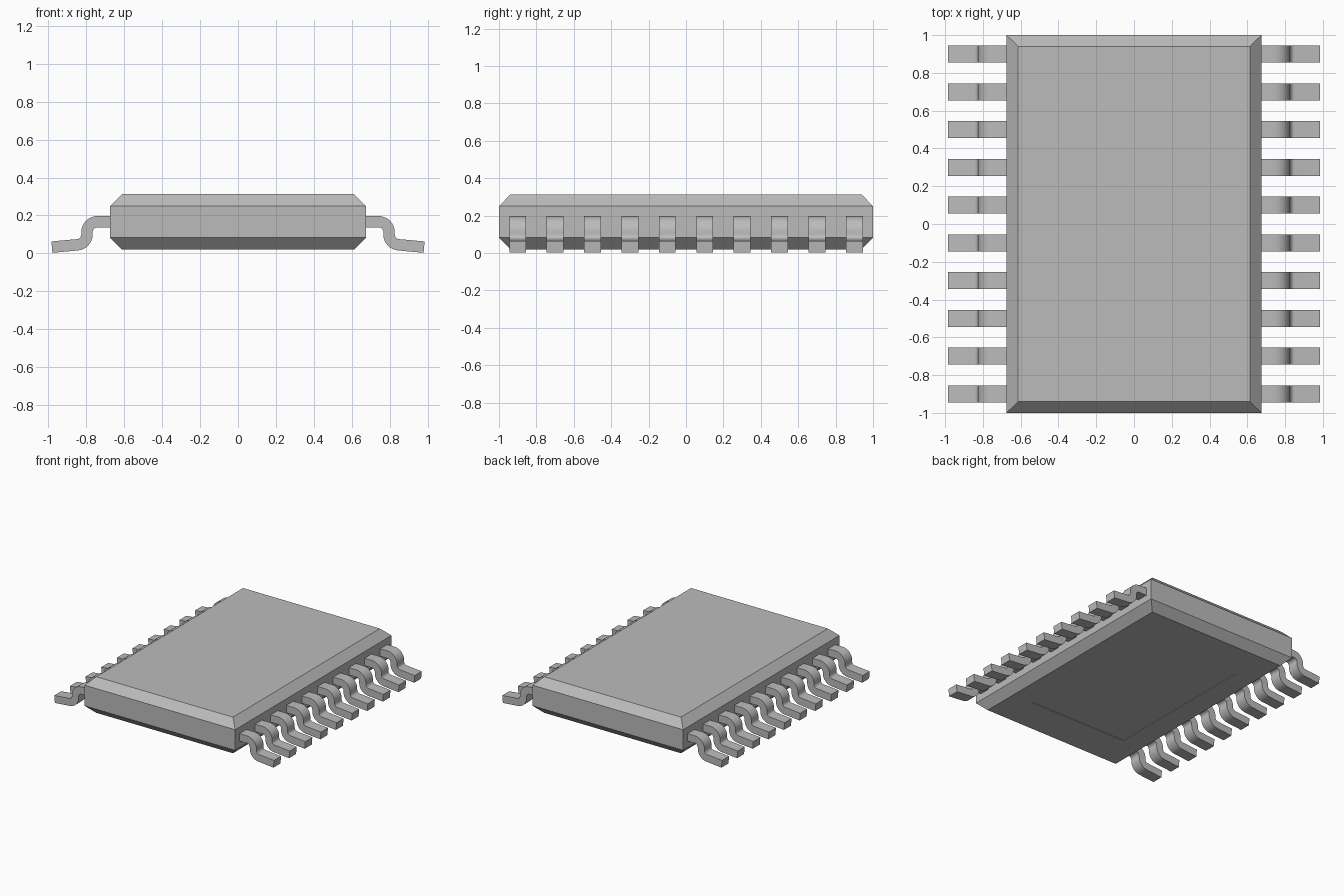
import bpy, bmesh
from math import cos, sin, radians
from mathutils import Vector

cube = bpy.data.objects.get("Cube")
if cube:
    bpy.data.objects.remove(cube, do_unlink=True)

grey = bpy.data.materials.new("plain grey")
grey.use_nodes = True
GREY = (0.5, 0.5, 0.5, 1)
grey.diffuse_color = GREY
grey.node_tree.nodes["Principled BSDF"].inputs["Base Color"].default_value = GREY


def make_object(name, bm):
    bmesh.ops.recalc_face_normals(bm, faces=bm.faces)
    mesh = bpy.data.meshes.new(name)
    bm.to_mesh(mesh)
    bm.free()
    mesh.materials.append(grey)
    obj = bpy.data.objects.new(name, mesh)
    bpy.context.collection.objects.link(obj)
    return obj


# Package body: stacked rectangles with chamfered top and bottom rims
def rectangle(bm, x, y, z):
    return [bm.verts.new((sx * x, sy * y, z)) for sx, sy in ((-1, -1), (1, -1), (1, 1), (-1, 1))]


def bridge(bm, lower, upper):
    for i in range(4):
        j = (i + 1) % 4
        bm.faces.new((lower[i], lower[j], upper[j], upper[i]))


# The first two layers form the shallow recess under the body
layers = [(0.44, 0.645, 0.024), (0.44, 0.645, 0.02), (0.613, 0.94, 0.02),
          (0.675, 1.0, 0.083), (0.675, 1.0, 0.25), (0.613, 0.94, 0.312)]
bm = bmesh.new()
rings = [rectangle(bm, *layer) for layer in layers]
for lower, upper in zip(rings, rings[1:]):
    bridge(bm, lower, upper)
bm.faces.new(rings[0])
bm.faces.new(rings[-1])
make_object("package_body", bm)


# Gull-wing pin: centre line of two bends, thickened and given width
def arc(cx, cz, radius, start, end, steps=8):
    angles = [radians(start + (end - start) * i / steps) for i in range(steps + 1)]
    return [Vector((cx + radius * cos(a), cz + radius * sin(a))) for a in angles]


HALF_THICK, HALF_WIDTH = 0.03, 0.045
path = [Vector((0.66, 0.167))]
path += arc(0.742, 0.112, 0.055, 90, 0)
path += arc(0.852, 0.1, 0.055, 180, 265)
path += [Vector((0.982, 0.033))]


def make_pin(name, side, y):
    bm = bmesh.new()
    sections = []
    for i, p in enumerate(path):
        t = (path[min(i + 1, len(path) - 1)] - path[max(i - 1, 0)]).normalized()
        n = Vector((-t.y, t.x)) * HALF_THICK
        corners = []
        for off, w in ((1, -1), (1, 1), (-1, 1), (-1, -1)):
            q = p + n * off
            corners.append(bm.verts.new((side * q.x, y + w * HALF_WIDTH, q.y)))
        sections.append(corners)
    for a, b in zip(sections, sections[1:]):
        bridge(bm, a, b)
    bm.faces.new(sections[0])
    bm.faces.new(sections[-1])
    return make_object(name, bm)


pins = []
for side, label in ((1, "left"), (-1, "right")):
    for i in range(10):
        pins.append(make_pin(f"{label}_pin_{i + 1}", side, -0.9 + 0.2 * i))

# Smooth the bends while keeping the pin corners sharp
bpy.ops.object.select_all(action="DESELECT")
for pin in pins:
    pin.select_set(True)
bpy.context.view_layer.objects.active = pins[0]
bpy.ops.object.shade_smooth_by_angle(angle=radians(30))
